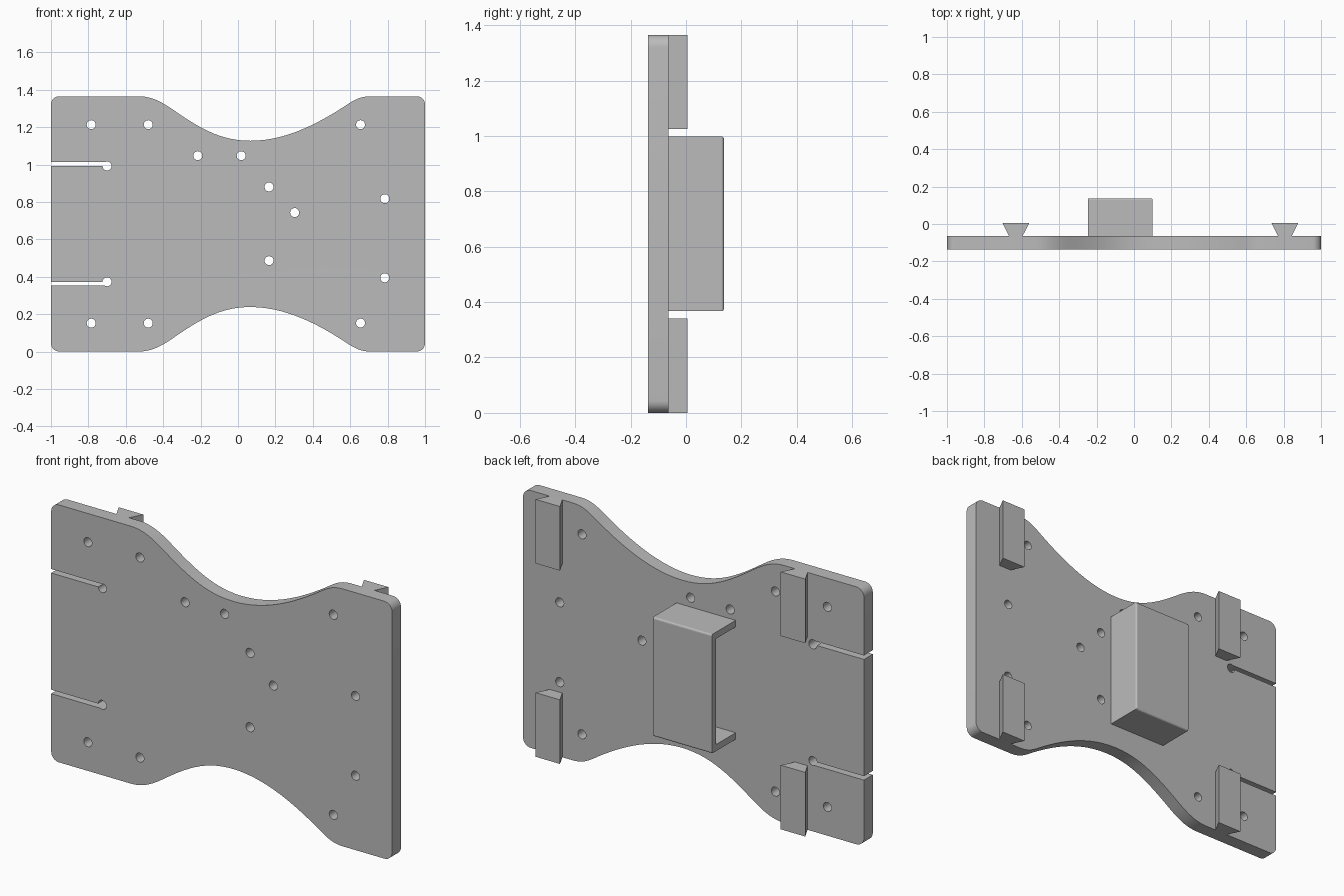
import bpy, bmesh, math
from mathutils import Matrix, Vector
from mathutils.geometry import interpolate_bezier

if "Cube" in bpy.data.objects:
    bpy.data.objects.remove(bpy.data.objects["Cube"])

H = 1.365                       # plate height
FRONT, BACK = -0.137, -0.063    # plate faces
REAR = 0.137                    # rear of the housing
HOLE_R = 0.024

grey = bpy.data.materials.new("plain grey")
grey.use_nodes = True
grey.diffuse_color = (0.5, 0.5, 0.5, 1)
grey.node_tree.nodes["Principled BSDF"].inputs["Base Color"].default_value = (0.5, 0.5, 0.5, 1)


def add_object(name, bm):
    mesh = bpy.data.meshes.new(name)
    bm.to_mesh(mesh)
    bm.free()
    mesh.materials.clear()
    mesh.materials.append(grey)
    obj = bpy.data.objects.new(name, mesh)
    bpy.context.collection.objects.link(obj)
    return obj


def arc(cx, cz, r, start, end, steps):
    angles = [math.radians(start + (end - start) * i / steps) for i in range(steps + 1)]
    return [(cx + r * math.cos(a), cz + r * math.sin(a)) for a in angles]


def flip(points):
    return [(x, H - z) for x, z in reversed(points)]


# Upper half of the plate outline, clockwise from the middle of the left edge
R = 0.045
SLOT_Z, SLOT_W = 0.992, 0.021
slot = [(-1, SLOT_Z)] + arc(-0.70, SLOT_Z, HOLE_R, -180, 119, 20) + [(-1, SLOT_Z + SLOT_W)]
waist = [
    ((-0.535, H), (-0.47, H), (-0.42, 1.343), (-0.35, 1.295)),
    ((-0.35, 1.295), (-0.2, 1.19), (-0.09, 1.127), (0.067, 1.127)),
    ((0.067, 1.127), (0.25, 1.127), (0.42, 1.215), (0.56, 1.305)),
    ((0.56, 1.305), (0.62, 1.345), (0.65, H), (0.714, H)),
]
upper = slot + arc(-1 + R, H - R, R, 180, 90, 8)
for i, seg in enumerate(waist):
    pts = interpolate_bezier(*[Vector(p) for p in seg], 14)
    upper += [(p.x, p.y) for p in pts[(1 if i else 0):]]
upper += arc(1 - R, H - R, R, 90, 0, 8)
outline = upper + flip(upper)

# Screw holes
holes = [(-0.215, 1.047), (0.017, 1.047), (0.166, 0.88), (0.303, 0.743),
         (0.166, 0.486), (0.785, 0.817), (0.785, 0.394)]
for x in (-0.785, -0.48, 0.655):
    holes += [(x, 1.213), (x, H - 1.213)]

# Plate: filled flat curve with holes, extruded
curve = bpy.data.curves.new("plate_profile", "CURVE")
curve.dimensions = "2D"
curve.fill_mode = "BOTH"
curve.extrude = (BACK - FRONT) / 2
for loop in [outline] + [arc(x, z, HOLE_R, 0, 345, 23) for x, z in holes]:
    spline = curve.splines.new("POLY")
    spline.points.add(len(loop) - 1)
    for point, (x, z) in zip(spline.points, loop):
        point.co = (x, z, 0, 1)
    spline.use_cyclic_u = True
helper = bpy.data.objects.new("plate_profile", curve)
bpy.context.collection.objects.link(helper)
bpy.context.view_layer.update()
flat = helper.evaluated_get(bpy.context.evaluated_depsgraph_get())
bm = bmesh.new()
bm.from_mesh(flat.to_mesh())
flat.to_mesh_clear()
bpy.data.objects.remove(helper)
bpy.data.curves.remove(curve)
bmesh.ops.remove_doubles(bm, verts=bm.verts, dist=0.0002)
bm.transform(Matrix.Translation((0, (FRONT + BACK) / 2, 0)) @ Matrix.Rotation(math.pi / 2, 4, "X"))
bmesh.ops.recalc_face_normals(bm, faces=bm.faces)
plate = add_object("plate", bm)
bpy.ops.object.select_all(action="DESELECT")
plate.select_set(True)
bpy.context.view_layer.objects.active = plate
bpy.ops.object.shade_smooth_by_angle(angle=math.radians(30))

# Dovetail rails at the four corners of the back
RAIL = 0.34
for side, x in (("right", -0.632), ("left", 0.807)):
    for level, z in (("lower", 0), ("upper", H - RAIL)):
        bm = bmesh.new()
        profile = [(-0.037, BACK), (0.037, BACK), (0.072, 0.006), (-0.072, 0.006)]
        face = bm.faces.new([bm.verts.new((x + dx, y, z)) for dx, y in profile])
        top = bmesh.ops.extrude_face_region(bm, geom=[face])["geom"]
        bmesh.ops.translate(bm, vec=(0, 0, RAIL),
                            verts=[v for v in top if isinstance(v, bmesh.types.BMVert)])
        bmesh.ops.recalc_face_normals(bm, faces=bm.faces)
        add_object(f"{level}_{side}_rail", bm)

# Housing: hollow box, open towards the plate and on the slotted side
x0, x1, z0, z1 = -0.247, 0.1, 0.367, 0.998
bm = bmesh.new()
bmesh.ops.create_cube(bm, size=1)
bm.transform(Matrix.Translation(((x0 + x1) / 2, (BACK + REAR) / 2, (z0 + z1) / 2))
             @ Matrix.Diagonal((x1 - x0, REAR - BACK, z1 - z0, 1)))
bm.normal_update()
bmesh.ops.delete(bm, geom=[f for f in bm.faces if f.normal.x < -0.5 or f.normal.y < -0.5],
                 context="FACES")
rear_edges = [e for e in bm.edges if len(e.link_faces) == 2
              and all(v.co.y > REAR - 0.001 for v in e.verts)]
bmesh.ops.bevel(bm, geom=rear_edges, offset=0.009, segments=3, profile=0.5, affect="EDGES")
housing = add_object("housing", bm)
solid = housing.modifiers.new("wall_thickness", "SOLIDIFY")
solid.thickness = 0.035
solid.offset = -1
solid.use_even_offset = True
